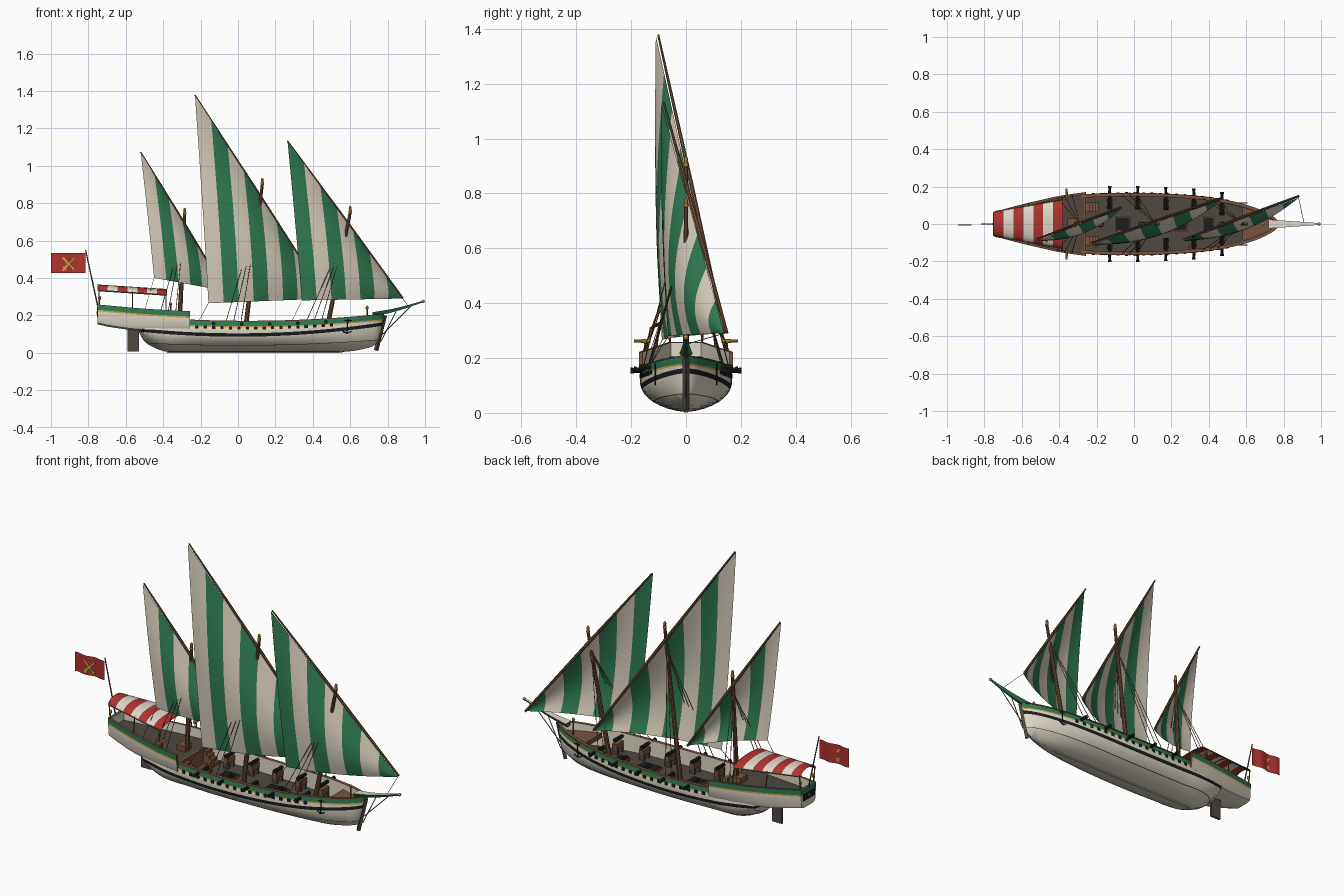
import bpy, bmesh, math
from mathutils import Vector, Matrix

if "Cube" in bpy.data.objects:
    bpy.data.objects.remove(bpy.data.objects["Cube"])

COLORS = {
    "cream paint": (0.74, 0.69, 0.58), "sail cloth": (0.69, 0.62, 0.51),
    "green": (0.03, 0.2, 0.09), "red": (0.43, 0.033, 0.028),
    "brown wood": (0.19, 0.088, 0.045), "dark wood": (0.08, 0.066, 0.055),
    "black iron": (0.012, 0.012, 0.014), "gold": (0.6, 0.36, 0.05),
    "rope": (0.2, 0.15, 0.11)}
CREAM, SAIL, GREEN, RED, BROWN, DARK, BLACK, GOLD, ROPE = range(9)
MATS = []
for name, rgb in COLORS.items():
    m = bpy.data.materials.new(name)
    m.use_nodes = True
    m.diffuse_color = (*rgb, 1)
    bsdf = m.node_tree.nodes["Principled BSDF"]
    bsdf.inputs["Base Color"].default_value = (*rgb, 1)
    bsdf.inputs["Roughness"].default_value = 0.8
    MATS.append(m)


def finish(name, bm, angle=35):
    """Turn a bmesh into an object that carries only the materials it uses."""
    bmesh.ops.remove_doubles(bm, verts=bm.verts, dist=0.00005)
    bmesh.ops.recalc_face_normals(bm, faces=bm.faces)
    used = sorted({f.material_index for f in bm.faces})
    for f in bm.faces:
        f.material_index = used.index(f.material_index)
        f.smooth = True
    for e in bm.edges:
        e.smooth = e.calc_face_angle(0) < math.radians(angle)
    me = bpy.data.meshes.new(name)
    bm.to_mesh(me)
    bm.free()
    for i in used:
        me.materials.append(MATS[i])
    ob = bpy.data.objects.new(name, me)
    bpy.context.collection.objects.link(ob)


def paint(verts, mat):
    for f in {f for v in verts for f in v.link_faces}:
        f.material_index = mat


def rod(bm, a, b, r1, r2, mat, n=8):
    a, b = Vector(a), Vector(b)
    mx = Matrix.Translation((a + b) / 2) @ (b - a).to_track_quat('Z', 'Y').to_matrix().to_4x4()
    res = bmesh.ops.create_cone(bm, cap_ends=True, segments=n, radius1=r1, radius2=r2,
                                depth=(b - a).length, matrix=mx)
    paint(res["verts"], mat)


def box(bm, c, size, mat, rot=0, axis='Z'):
    mx = Matrix.Translation(c) @ Matrix.Rotation(rot, 4, axis) @ Matrix.Diagonal((*size, 1))
    paint(bmesh.ops.create_cube(bm, size=1, matrix=mx)["verts"], mat)


def ball(bm, c, r, mat, tall=1):
    mx = Matrix.Translation(c) @ Matrix.Diagonal((1, 1, tall, 1))
    paint(bmesh.ops.create_uvsphere(bm, u_segments=8, v_segments=6, radius=r, matrix=mx)["verts"], mat)


def loft(bm, xs, section, mats, cap0, cap1):
    """Sweep half sections (y, z) along x and mirror them across the centreline."""
    for side in (1, -1):
        rings = [[bm.verts.new((x, side * y, z)) for y, z in section(x)] for x in xs]
        for r, s in zip(rings, rings[1:]):
            for j, mat in enumerate(mats):
                bm.faces.new((r[j], r[j + 1], s[j + 1], s[j])).material_index = mat
        for ring, mat in ((rings[0], cap0), (rings[-1], cap1)):
            if mat is not None:
                bm.faces.new(ring).material_index = mat


def curve(*pts):
    """Smooth function through the points."""
    def slope(i):
        a, b = pts[max(i - 1, 0)], pts[min(i + 1, len(pts) - 1)]
        return (b[1] - a[1]) / (b[0] - a[0])

    def f(x):
        i = max([k for k in range(len(pts) - 1) if pts[k][0] <= x], default=0)
        (x0, y0), (x1, y1) = pts[i], pts[i + 1]
        h = x1 - x0
        t = min(max((x - x0) / h, 0), 1)
        return ((1 + 2 * t) * (1 - t) ** 2 * y0 + t * (1 - t) ** 2 * h * slope(i)
                + t * t * (3 - 2 * t) * y1 + t * t * (t - 1) * h * slope(i + 1))
    return f


def span(a, b, n):
    return [a + (b - a) * i / n for i in range(n + 1)]


# Hull
FLOOR = .088
beam = curve((-.53, .115), (-.4, .143), (-.27, .16), (0, .168), (.3, .155), (.5, .128), (.65, .085), (.74, .04), (.78, .004))
keel = curve((-.53, .11), (-.5, .06), (-.45, .028), (-.38, .005), (-.3, .004), (.5, .004), (.6, .008), (.69, .025), (.74, .05), (.765, .11), (.78, .195))


def sheer(x):
    return min(.167 + .04 * ((x - .05) / .75) ** 2, .164 if x < -.27 else 1)


def half_width(x, z):
    k, s = keel(x), sheer(x)
    t = min(max((z - k) / max(s - k, .001), 0), 1)
    return beam(x) * (1 - (1 - min(t / .7, 1)) ** 2.2) ** .6 * (1 - .14 * max(0, t - .7))


def hull_section(x):
    k, s, q = keel(x), sheer(x), (x / .75) ** 2
    line, wale = .038 + .03 * q, .086 + .055 * q
    zs = [k, .008, .015, .026, line, line + .003, line + (wale - line) / 3,
          line + (wale - line) * .66, wale, wale + .018, s - .04, s - .032, s - .025, s]
    zs = [min(max(z, k), s) for z in zs]
    rim, deck = half_width(x, s), max(FLOOR, k)
    inner = max(rim - .013, 0)
    rail = [(rim + .005, s - .001), (rim + .005, s + .004), (inner, s + .004)]
    return ([(half_width(x, z), z) for z in zs] + rail
            + [(min(inner, max(half_width(x, deck) - .013, 0)), deck), (0, deck)])


bm = bmesh.new()
loft(bm, span(-.53, .7, 46) + span(.71, .78, 7), hull_section,
     [CREAM] * 4 + [DARK] + [CREAM] * 3 + [BLACK, CREAM, CREAM, GOLD, GREEN] + [BROWN] * 3 + [CREAM, DARK], CREAM, None)
finish("hull", bm)

# Raised stern
poop_beam = curve((-.75, .064), (-.6, .105), (-.5, .128), (-.4, .15), (-.256, .171))
poop_top = curve((-.75, .258), (-.5, .236), (-.256, .222))
poop_base = curve((-.75, .152), (-.68, .137), (-.53, .118), (-.256, .112))


def poop_section(x, walled=True):
    w, t, b = poop_beam(x), poop_top(x), poop_base(x)
    outer = [(0, b), (w * .6, b), (w * .9, b + .008), (w * .98, b + .025), (w, t - .036), (w, t - .028), (w, t)]
    return outer + ([(w - .013, t), (w - .013, t - .052), (0, t - .052)] if walled else [(0, t)])


bm = bmesh.new()
sides = [CREAM] * 4 + [GOLD, GREEN]
loft(bm, span(-.745, -.256, 18), poop_section, sides + [BROWN, CREAM, DARK], CREAM, BROWN)
loft(bm, [-.75, -.737], lambda x: poop_section(x, False), sides + [GREEN], CREAM, CREAM)
box(bm, (-.751, 0, .213), (.005, .1, .044), BLACK)
box(bm, (-.751, 0, .245), (.006, .122, .024), GREEN)
box(bm, (-.754, 0, .213), (.004, .012, .016), GOLD)
box(bm, (-.262, 0, .13), (.01, .28, .084), BROWN)
finish("stern_castle", bm)

# Keel, stem and rudder
bm = bmesh.new()
box(bm, (.09, 0, .004), (.94, .012, .008), CREAM)
rod(bm, (.738, 0, .012), (.785, 0, .2), .012, .012, DARK, 4)
finish("keel_and_stem", bm)
bm = bmesh.new()
box(bm, (-.56, 0, .07), (.06, .012, .125), DARK)
finish("rudder", bm)

# Foredeck
bm = bmesh.new()
loft(bm, span(.58, .76, 8), lambda x: [(0, .135), (max(half_width(x, .16) - .012, .001), .135),
     (max(half_width(x, .16) - .012, .001), .16), (0, .16)], [BROWN] * 3, BROWN, BROWN)
finish("foredeck", bm)

# Beak
beak_z = curve((.72, .205), (.8, .22), (.88, .24), (1, .277))
bm = bmesh.new()


def beak_section(x):
    t = (x - .72) / .28
    w, h, z = .024 - .02 * t, .012 - .008 * t, beak_z(x)
    return [(0, z - h), (w * .4, z - h), (w, z + h), (0, z + h)]


loft(bm, span(.72, .985, 8), beak_section, [GREEN, GREEN, CREAM], GREEN, GREEN)
ball(bm, (.99, 0, .275), .009, GOLD)
finish("beak", bm)

# Gun ports and anchors
bm = bmesh.new()
for x in span(-.22, .5, 16):
    z = sheer(x) - .034
    slope = (half_width(x + .01, z) - half_width(x - .01, z)) / .02
    for s in (1, -1):
        box(bm, (x, s * half_width(x, z), z), (.017, .008, .016), BLACK, s * math.atan(slope))
finish("gun_ports", bm)
bm = bmesh.new()
for s in (1, -1):
    y = s * (half_width(.58, .14) + .004)
    rod(bm, (.583, y, .105), (.588, y, .18), .0028, .0028, BLACK)
    rod(bm, (.56, y, .115), (.583, y, .103), .0028, .0028, BLACK)
    rod(bm, (.583, y, .103), (.606, y, .115), .0028, .0028, BLACK)
    rod(bm, (.57, y, .173), (.606, y, .173), .0022, .0022, BLACK)
finish("anchors", bm)

# Cannons on carriages
bm = bmesh.new()
for x in span(-.13, .47, 4):
    z, w = sheer(x) - .014, half_width(x, .15)
    for s in (1, -1):
        rod(bm, (x, s * (w - .085), z), (x, s * (w + .037), z), .011, .007, BLACK)
        rod(bm, (x, s * (w + .03), z), (x, s * (w + .04), z), .01, .01, BLACK)
        box(bm, (x, s * (w - .055), .131), (.028, .06, .03), BROWN)
        for dy in (.035, .075):
            box(bm, (x, s * (w - dy), .102), (.032, .012, .03), DARK)
finish("cannons", bm)

# Deck fittings: hatches, capstan, stairs
bm = bmesh.new()
for x, l in ((.23, .1), (-.06, .07), (.4, .05)):
    box(bm, (x, 0, FLOOR + .006), (l + .014, .084, .014), BROWN)
    box(bm, (x, 0, FLOOR + .011), (l, .07, .01), BLACK)
rod(bm, (-.18, 0, FLOOR), (-.18, 0, FLOOR + .05), .018, .013, BROWN)
for s in (1, -1):
    for i in range(4):
        h = .07 - .018 * i
        box(bm, (-.248 + .016 * i, s * .09, FLOOR + h / 2), (.018, .05, h), BROWN)
box(bm, (-.33, 0, .185), (.05, .06, .04), BROWN)
finish("deck_fittings", bm)

# Swivel guns, bell and lanterns
bm = bmesh.new()
for s in (1, -1):
    rod(bm, (-.36, s * .15, .225), (-.36, s * .15, .26), .004, .004, BROWN)
    rod(bm, (-.36, s * .13, .262), (-.36, s * .19, .262), .008, .005, GOLD)
    rod(bm, (-.74, s * .057, .25), (-.74, s * .057, .285), .003, .003, BROWN)
    ball(bm, (-.74, s * .057, .293), .008, GOLD, 1.5)
rod(bm, (.69, 0, .16), (.69, 0, .235), .004, .004, BROWN)
ball(bm, (.69, 0, .24), .008, GOLD, 1.5)
finish("swivel_guns_bell_and_lanterns", bm)

# Striped awning and its frame
bm = bmesh.new()
xs = span(-.75, -.38, 7)


def arch(x, a):
    t = (x + .75) / .37
    return (x, (.065 + .065 * t) * math.sin(a), .333 - .024 * t + .032 * math.cos(a))


angles = span(-math.pi / 2, math.pi / 2, 10)
for i in range(7):
    for a, b in zip(angles, angles[1:]):
        f = bm.faces.new([bm.verts.new(arch(*p)) for p in ((xs[i], a), (xs[i + 1], a), (xs[i + 1], b), (xs[i], b))])
        f.material_index = CREAM if i % 2 else RED
finish("awning", bm)
bm = bmesh.new()
for s in (1, -1):
    edge = [Vector(arch(x, s * math.pi / 2)) for x in (-.742, -.565, -.385)]
    for p in edge:
        rod(bm, (p.x, s * (poop_beam(p.x) - .007), poop_top(p.x)), p, .003, .003, BROWN, 6)
    rod(bm, edge[0], edge[2], .004, .004, BROWN, 6)
for x in (-.742, -.565, -.385):
    for a, b in zip(angles, angles[1:]):
        rod(bm, Vector(arch(x, a)) - Vector((0, 0, .004)), Vector(arch(x, b)) - Vector((0, 0, .004)), .003, .003, BROWN, 5)
finish("awning_frame", bm)

# Masts, yards, sails and rigging: foot, top, peak, tack, clew, stripes, first stripe is green
RIGS = {
    "fore": ((.468, FLOOR), (.6, .75), (.265, -.09, 1.13), (.88, .14, .29), (.34, -.055, .28), 7, 1),
    "main": ((.036, FLOOR), (.13, .9), (-.23, -.11, 1.375), (.47, .13, .29), (-.16, -.075, .265), 8, 0),
    "mizzen": ((-.312, .17), (-.285, .74), (-.52, -.09, 1.07), (-.07, .08, .33), (-.45, -.065, .4), 6, 0)}
rig = bmesh.new()
for name, (base, top, peak, tack, clew, n, first) in RIGS.items():
    peak, tack, clew = Vector(peak), Vector(tack), Vector(clew)
    base, top = Vector((base[0], 0, base[1])), Vector((top[0], 0, top[1]))
    bm = bmesh.new()
    rod(bm, base, top, .013, .008, BROWN, 10)
    rod(bm, top, top + Vector((0, 0, .012)), .01, .008, GOLD)
    ball(bm, top + Vector((0, 0, .02)), .008, GOLD, 1.9)
    finish(name + "_mast", bm)

    bm = bmesh.new()
    off, mid = Vector((0, .009, .002)), (peak + tack) / 2
    rod(bm, mid + off, peak + off, .0085, .004, BROWN)
    rod(bm, mid + off, tack + off, .0085, .006, BROWN)
    finish(name + "_yard", bm)

    bm = bmesh.new()
    belly = .07 * (peak - tack).length / 1.3

    def cloth(u, v):
        p = clew.lerp(tack, u).lerp(peak.lerp(tack, u), v)
        fill = belly * math.sin(math.pi * (.22 + .78 * v)) * (1 - u) * (.28 + 3.7 * u)
        return p + Vector((.16, -1, 0)) * fill
    grid = [[bm.verts.new(cloth(u, v)) for v in span(0, 1, 14)] for u in span(0, 1, n * 3)]
    for i, (r, s) in enumerate(zip(grid, grid[1:])):
        for j in range(14):
            bm.faces.new((r[j], s[j], s[j + 1], r[j + 1])).material_index = GREEN if (i // 3 + first) % 2 else SAIL
    finish(name + "_sail", bm, 80)

    head = base.lerp(top, .85)
    for s in (1, -1):
        for dx in (-.1, -.06, -.02):
            x = base.x + dx
            w, z = (poop_beam(x), poop_top(x)) if x < -.27 else (half_width(x, .17), sheer(x))
            rod(rig, (x, s * (w - .005), z), head, .002, .0015, BROWN, 5)
    rod(rig, cloth(0, 0), (clew.x - .05, -.13, sheer(clew.x) + (.06 if clew.x < -.27 else 0)), .0015, .0015, ROPE, 4)
rod(rig, (.88, .14, .29), (.91, 0, .25), .0015, .0015, ROPE, 4)
for x, z in ((.93, .09), (.85, .06)):
    rod(rig, (x, 0, beak_z(x)), (.765, 0, z), .0025, .0025, ROPE, 5)
finish("rigging", rig)

# Flag with crossed bars on its front
bm = bmesh.new()
rod(bm, (-.75, 0, .25), (-.815, 0, .55), .004, .003, BROWN)
finish("flag_staff", bm)
bm = bmesh.new()
rows = [[bm.verts.new((x, .005 * math.sin((x + .905) * 60), z)) for z in (.427, .533)] for x in span(-1, -.815, 14)]
for r, s in zip(rows, rows[1:]):
    bm.faces.new((r[0], s[0], s[1], r[1])).material_index = RED
for s in (1, -1):
    box(bm, (-.905, -.006, .475), (.011, .005, .095), GOLD, s * .75, 'Y')
    box(bm, (-.905 - s * .022, -.006, .451), (.026, .005, .008), GOLD, s * .75, 'Y')
finish("flag", bm, 80)
